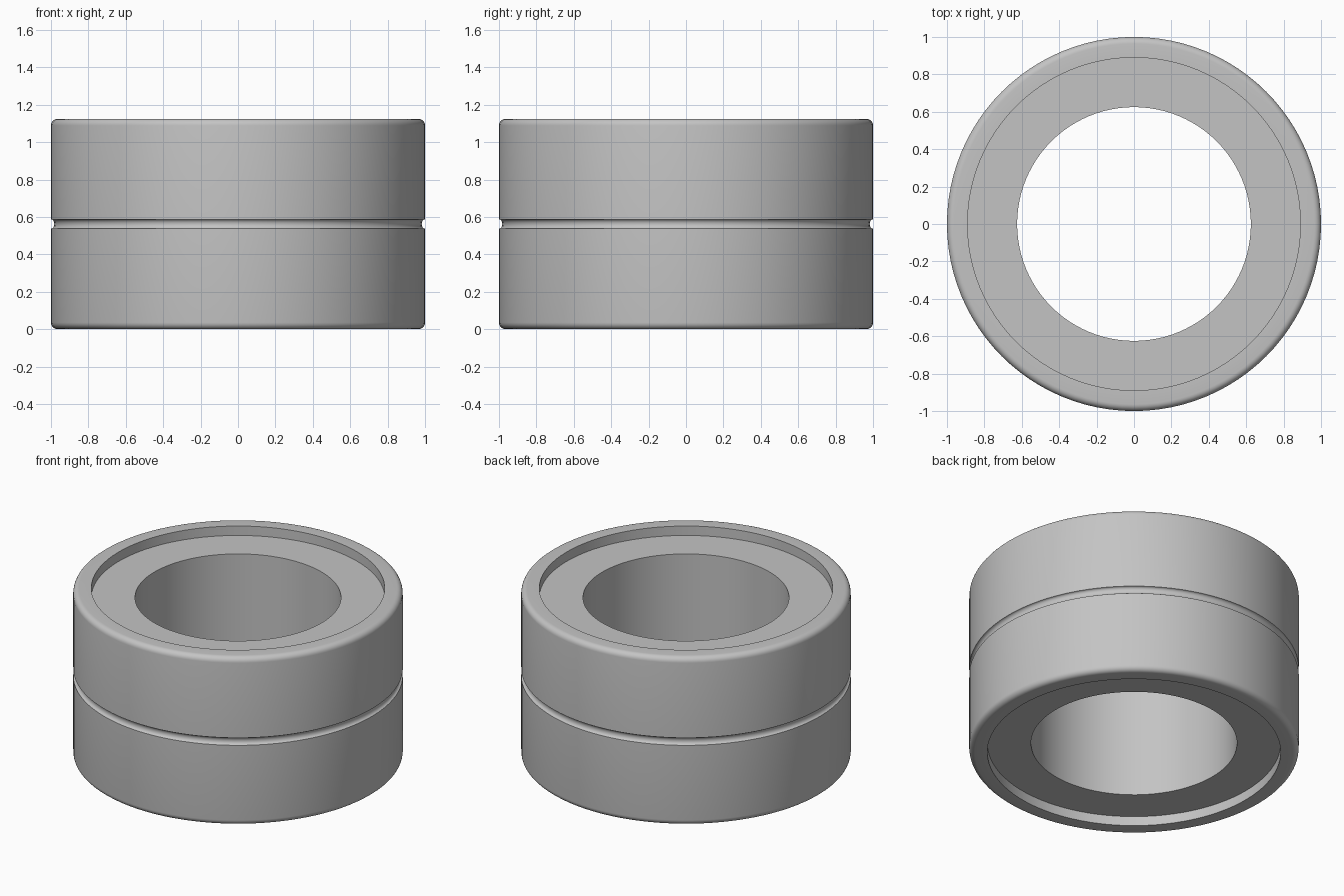
import bpy, bmesh
from math import pi, sin, cos, radians

cube = bpy.data.objects.get("Cube")
if cube:
    bpy.data.objects.remove(cube, do_unlink=True)

# Main dimensions
HEIGHT, OUTER, BORE = 1.125, 1.0, 0.625
LIP, RECESS, FILLET = 0.89, 0.063, 0.036
GROOVE_HALF, GROOVE_DEPTH = 0.025, 0.018
SEGMENTS = 96

steel = bpy.data.materials.new("plain steel grey")
steel.use_nodes = True
colour = (0.55, 0.55, 0.55, 1)
steel.diffuse_color = colour
steel.node_tree.nodes["Principled BSDF"].inputs["Base Color"].default_value = colour

# Upper half of the cross-section, measured from mid height
half = HEIGHT / 2
upper = [(BORE, half - RECESS), (LIP, half - RECESS), (LIP, half)]
for i in range(7):
    a = radians(90 - 15 * i)
    upper.append((OUTER - FILLET + FILLET * cos(a), half - FILLET + FILLET * sin(a)))
for i in range(5):
    a = pi / 8 * i
    upper.append((OUTER - GROOVE_DEPTH * sin(a), GROOVE_HALF * cos(a)))
upper[-1] = (OUTER - GROOVE_DEPTH, 0)

# Mirror to the lower half, giving a closed outline
profile = upper + [(r, -z) for r, z in reversed(upper[:-1])]

# Spin the outline into a bushing
bm = bmesh.new()
verts = [bm.verts.new((r, 0, z + half)) for r, z in profile]
edges = [bm.edges.new((verts[i - 1], verts[i])) for i in range(len(verts))]
bmesh.ops.spin(bm, geom=verts + edges, cent=(0, 0, 0), axis=(0, 0, 1),
               angle=2 * pi, steps=SEGMENTS, use_merge=True)
bmesh.ops.remove_doubles(bm, verts=bm.verts, dist=0.0001)
bmesh.ops.recalc_face_normals(bm, faces=bm.faces)
mesh = bpy.data.meshes.new("bushing_ring")
bm.to_mesh(mesh)
bm.free()
mesh.materials.append(steel)

ring = bpy.data.objects.new("bushing_ring", mesh)
bpy.context.collection.objects.link(ring)
bpy.ops.object.select_all(action="DESELECT")
ring.select_set(True)
bpy.context.view_layer.objects.active = ring
bpy.ops.object.shade_smooth_by_angle(angle=radians(35))
